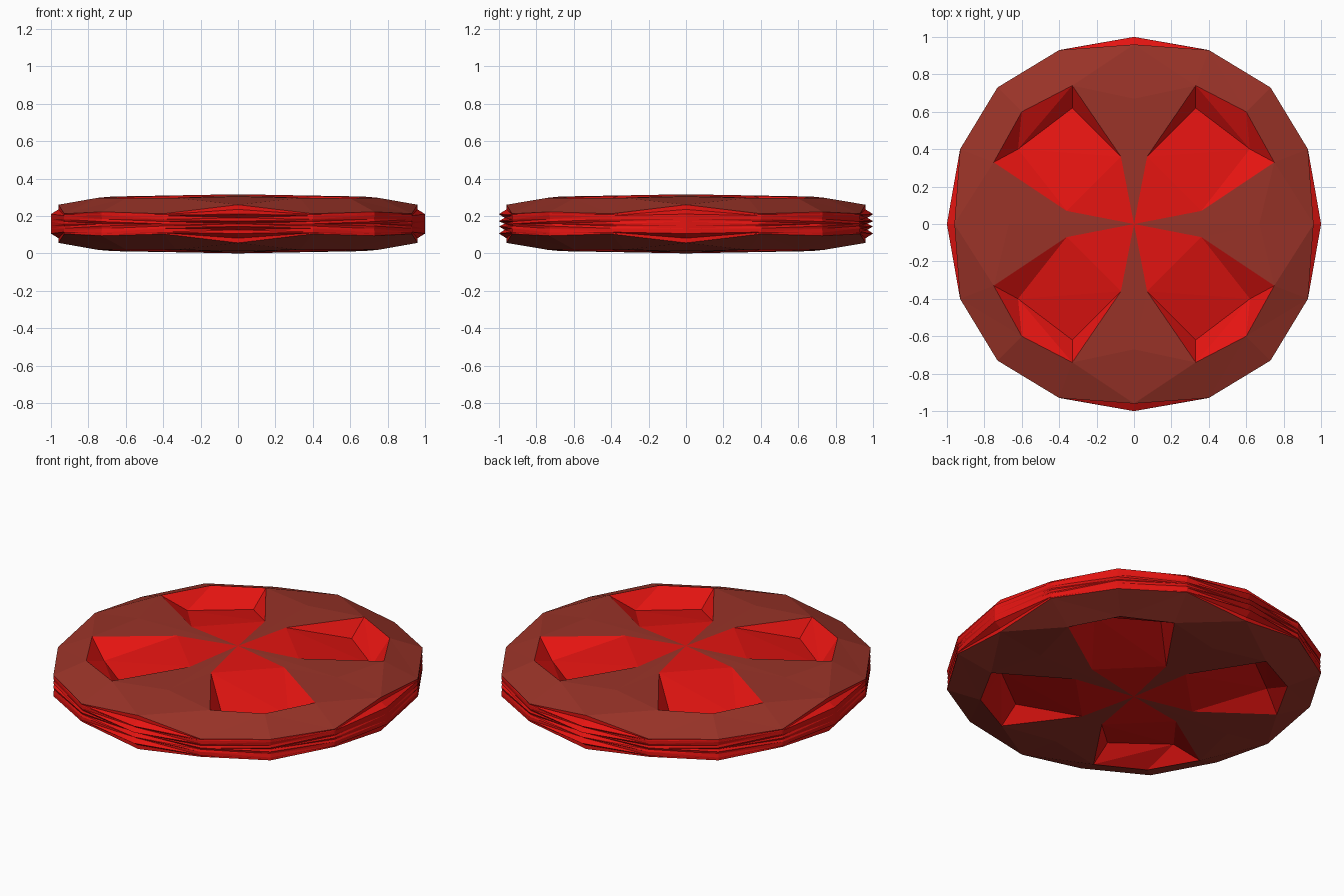
import bpy, bmesh
from mathutils import Vector

if "Cube" in bpy.data.objects:
    bpy.data.objects.remove(bpy.data.objects["Cube"])

MID = 0.158  # height of the disc's middle plane


def material(name, rgb):
    m = bpy.data.materials.new(name)
    m.diffuse_color = (*rgb, 1)
    m.use_nodes = True
    m.node_tree.nodes["Principled BSDF"].inputs["Base Color"].default_value = m.diffuse_color
    return m


RED = material("bright_red", (0.78, 0.007, 0.0055))
BROWN = material("dull_red", (0.32, 0.033, 0.021))


def build(name, faces, mat, outward=False):
    """Build one eighth of the disc and mirror it on all three axes."""
    bm = bmesh.new()
    for pts in faces:
        f = bm.faces.new([bm.verts.new((x, y, z - MID)) for x, y, z in pts])
        f.normal_update()
        c = f.calc_center_median()
        ref = Vector((c.x, c.y, 0)) if outward else Vector((0, 0, 1))
        if f.normal.dot(ref) < 0:
            f.normal_flip()
    bmesh.ops.remove_doubles(bm, verts=bm.verts, dist=0.0005)
    me = bpy.data.meshes.new(name)
    bm.to_mesh(me)
    bm.free()
    me.materials.append(mat)
    ob = bpy.data.objects.new(name, me)
    bpy.context.collection.objects.link(ob)
    ob.location.z = MID
    mod = ob.modifiers.new("mirror", 'MIRROR')
    mod.use_axis = (True, True, True)
    mod.merge_threshold = 0.0005


# Key points of the upper quarter: hub, petal outline, petal floor, rim
c = (0, 0, .316)
a, b, m = (.07, .36, .308), (.33, .74, .297), (.6, .6, .294), 
d, e = (.75, .33, .297), (.36, .07, .308)
f1, f2 = (.33, .62, .212), (.62, .40, .212)
p, q = (.67, 0, .304), (0, .67, .304)
rim = [(.96, 0, .26), (.93, .40, .212), (.73, .73, .222), (.40, .93, .212), (0, .96, .26)]

# Faceted face plate with a cross between the four petals
build("face_plate", [
    (c, p, e), (p, d, e), (p, rim[0], d), (rim[0], rim[1], d),
    (d, rim[1], m), (rim[1], rim[2], m), (m, rim[2], rim[3]), (m, rim[3], b),
    (b, rim[3], rim[4]), (b, rim[4], q), (b, q, a), (q, c, a)], BROWN)

# Sunken petals: hub triangle, sloping floor and walls
build("petal_recess", [
    (c, e, a), (e, f2, a), (a, f2, f1), (e, d, f2), (a, f1, b),
    (b, f1, f2), (b, f2, m), (d, m, f2)], RED)

# Creased outer band: radius scale and height down each rim column
steps = [
    [(1.0, .235), (1.042, .21), (1.042, .185), (1.042, .17), (1.042, MID)],
    [(.998, .207), (1, .202), (1, .182), (.994, .17), (1, MID)],
    [(1, .212), (1, .205), (.996, .184), (1, .17), (.99, MID)],
    [(.998, .207), (1, .202), (1, .182), (.994, .17), (1, MID)],
    [(1.0, .235), (1.042, .21), (1.01, .19), (1.042, .172), (1.01, MID)],
]
cols = [[r] + [(r[0] * s, r[1] * s, z) for s, z in st] for r, st in zip(rim, steps)]
band = []
for l, r in zip(cols, cols[1:]):
    for i in range(5):
        band += [(l[i], l[i + 1], r[i + 1]), (l[i], r[i + 1], r[i])]
build("outer_band", band, RED, outward=True)
